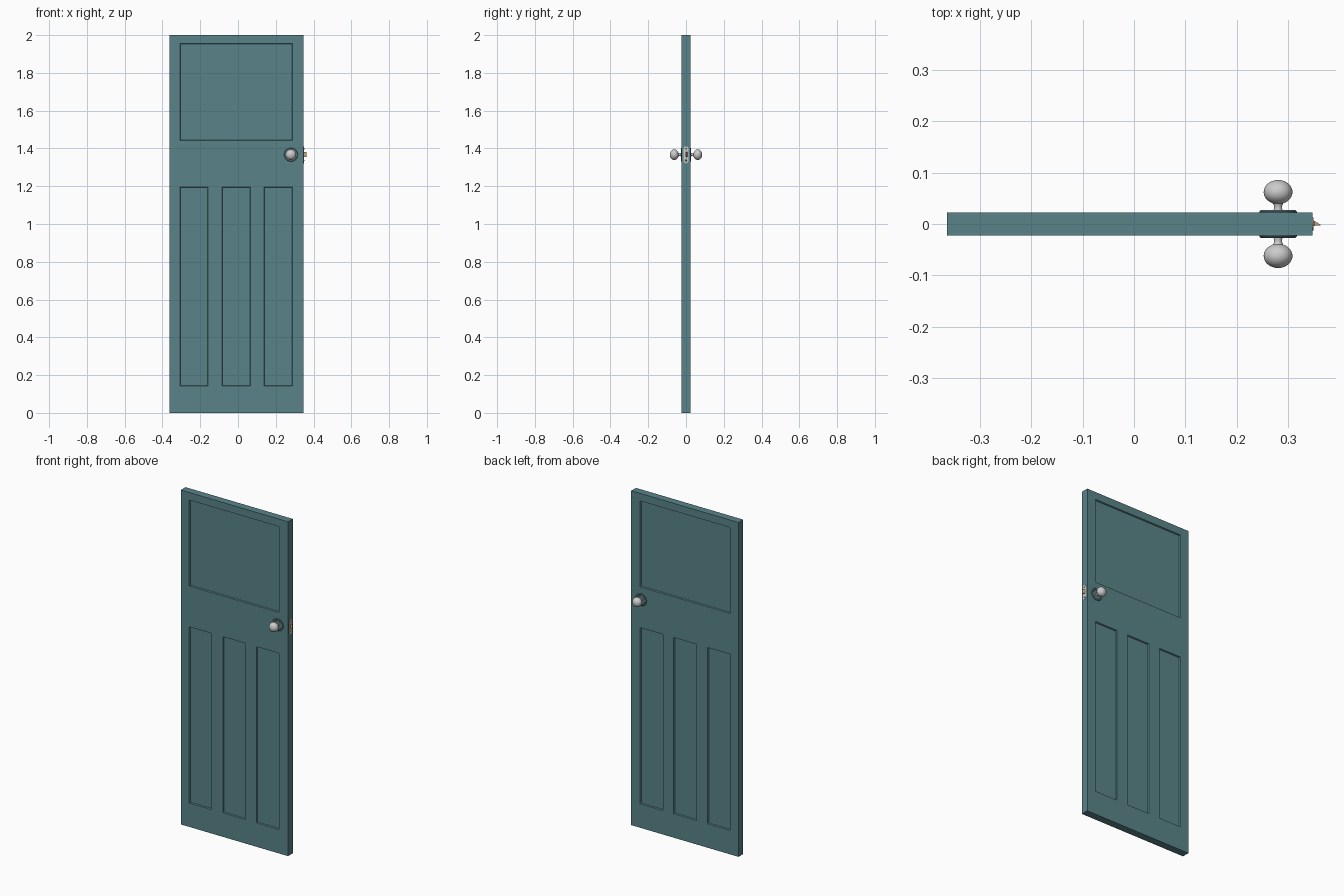
import bpy, bmesh, math
from mathutils import Matrix, Vector

if "Cube" in bpy.data.objects:
    bpy.data.objects.remove(bpy.data.objects["Cube"])

T = 0.0225            # half thickness of the door
EDGE = 0.347          # latch side edge
KX, KZ = 0.28, 1.367  # knob centre


def material(name, color):
    m = bpy.data.materials.new(name)
    m.diffuse_color = (*color, 1)
    m.use_nodes = True
    m.node_tree.nodes["Principled BSDF"].inputs["Base Color"].default_value = m.diffuse_color
    return m


TEAL = material("teal_paint", (0.10, 0.23, 0.25))
DARK = material("dark_teal_metal", (0.12, 0.20, 0.22))
BRASS = material("brass", (0.55, 0.38, 0.17))


def finish(name, bm, mat=None, smooth=None):
    bmesh.ops.recalc_face_normals(bm, faces=bm.faces[:])
    me = bpy.data.meshes.new(name)
    bm.to_mesh(me)
    bm.free()
    ob = bpy.data.objects.new(name, me)
    bpy.context.collection.objects.link(ob)
    if mat:
        me.materials.append(mat)
    if smooth:
        bpy.ops.object.select_all(action='DESELECT')
        ob.select_set(True)
        bpy.context.view_layer.objects.active = ob
        bpy.ops.object.shade_smooth_by_angle(angle=math.radians(smooth))
    return ob


def lathe(name, profile, side, mat=None, n=32):
    """Revolve (radius, distance from door centre) about the knob axis."""
    bm = bmesh.new()
    rings = []
    for r, d in profile:
        if r == 0:
            rings.append([bm.verts.new((KX, side * d, KZ))] * n)
        else:
            rings.append([bm.verts.new((KX + r * math.cos(2 * math.pi * i / n), side * d,
                                        KZ + r * math.sin(2 * math.pi * i / n))) for i in range(n)])
    for a, b in zip(rings, rings[1:]):
        for i in range(n):
            j = (i + 1) % n
            bm.faces.new(list(dict.fromkeys((a[i], a[j], b[j], b[i]))))
    return finish(name, bm, mat, 35)


def prism(name, outline, vec, mat=None):
    """Extrude a flat outline along a vector."""
    bm = bmesh.new()
    f = bm.faces.new([bm.verts.new(p) for p in outline])
    g = bmesh.ops.extrude_face_region(bm, geom=[f])
    bmesh.ops.translate(bm, vec=vec, verts=[v for v in g["geom"] if isinstance(v, bmesh.types.BMVert)])
    return finish(name, bm, mat, 30)


# Door slab: a grid on both faces with the panel cells sunk in
xs = [-0.363, -0.307, -0.159, -0.085, 0.066, 0.138, 0.288, EDGE]
zs = [0, 0.143, 1.197, 1.441, 1.955, 2]
bm = bmesh.new()
panels = []
grids = []
for y in (-T, T):
    g = [[bm.verts.new((x, y, z)) for z in zs] for x in xs]
    grids.append(g)
    for i in range(len(xs) - 1):
        for k in range(len(zs) - 1):
            quad = [g[i][k], g[i + 1][k], g[i + 1][k + 1], g[i][k + 1]]
            f = bm.faces.new(quad if y < 0 else quad[::-1])
            if (k == 1 and i in (1, 3, 5)) or (k == 3 and 1 <= i <= 5):
                panels.append(f)


def border(g):
    return ([c[0] for c in g] + g[-1][1:] + [c[-1] for c in g[-2::-1]] + g[0][-2:0:-1])


a, b = border(grids[0]), border(grids[1])
for i in range(len(a)):
    j = (i + 1) % len(a)
    bm.faces.new((a[j], a[i], b[i], b[j]))
bm.normal_update()
bmesh.ops.inset_region(bm, faces=panels, thickness=0.003, depth=-0.007, use_even_offset=True)
finish("door_slab", bm, TEAL)

# Rosettes and knobs on both sides
rosette = [(0, T - 0.002), (0.0365, T - 0.002), (0.0365, T + 0.002), (0.034, T + 0.0045),
           (0.028, T + 0.0045), (0.026, T + 0.003), (0, T + 0.003)]
knob = [(0, T), (0.0095, T), (0.008, 0.030), (0.008, 0.036), (0.010, 0.040)]
for s in range(2, 17):
    t = math.pi * s / 16
    knob.append((0.028 * math.sin(t) if s < 16 else 0, 0.062 - 0.0235 * math.cos(t)))
for side, label in ((-1, "front"), (1, "back")):
    lathe(label + "_rosette", rosette, side, DARK)
    lathe(label + "_knob", knob, side)

# Latch plate with rounded ends
W, H = 0.0125, 0.045
plate = []
for sgn in (1, -1):
    for s in range(13):
        t = math.pi * s / 12
        plate.append((EDGE - 0.001, sgn * W * math.cos(t), KZ - 0.001 + sgn * (H - W + W * math.sin(t))))
prism("latch_plate", plate, Vector((0.003, 0, 0)))

# Bevelled latch bolt
prism("latch_bolt", [(EDGE - 0.002, -0.003, KZ - 0.011), (0.362, -0.003, KZ - 0.011),
                     (0.362, -0.001, KZ - 0.011), (EDGE + 0.002, 0.007, KZ - 0.011),
                     (EDGE - 0.002, 0.007, KZ - 0.011)], Vector((0, 0, 0.024)), BRASS)

# Plate screws
for s, label in ((1, "upper"), (-1, "lower")):
    bm = bmesh.new()
    bmesh.ops.create_cone(bm, cap_ends=True, segments=16, radius1=0.005, radius2=0.0035, depth=0.003,
                          matrix=Matrix.Translation((EDGE + 0.0025, 0, KZ + s * 0.031)) @ Matrix.Rotation(math.pi / 2, 4, 'Y'))
    finish(label + "_plate_screw", bm, BRASS, 30)
